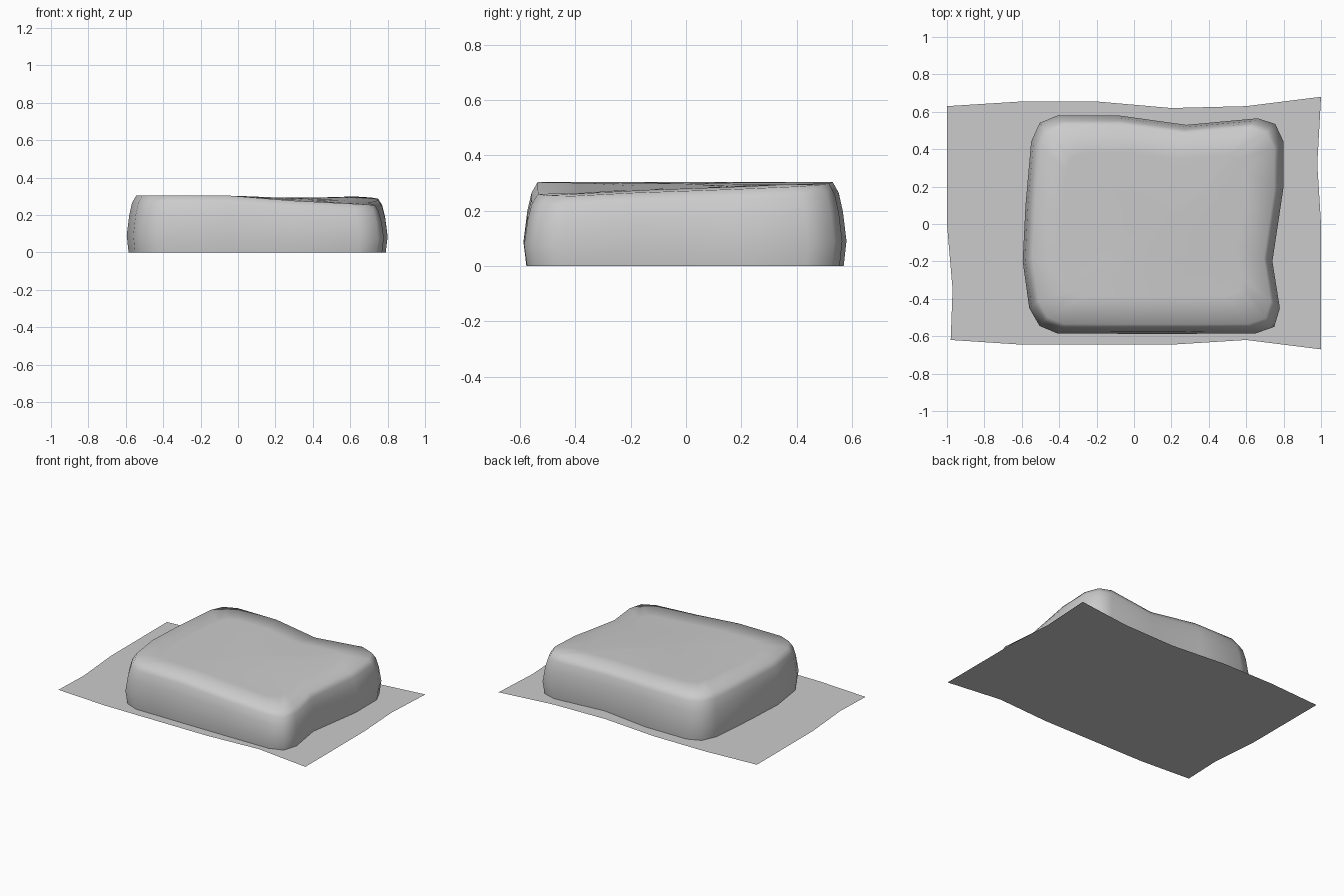
import bpy, bmesh, math

if "Cube" in bpy.data.objects:
    bpy.data.objects.remove(bpy.data.objects["Cube"])


def make_object(name, bm):
    bmesh.ops.recalc_face_normals(bm, faces=bm.faces)
    mesh = bpy.data.meshes.new(name)
    bm.to_mesh(mesh)
    bm.free()
    obj = bpy.data.objects.new(name, mesh)
    bpy.context.collection.objects.link(obj)
    return obj


# Flat ground sheet with a slightly wavy border
border = [(-1, 0.63), (-1, 0), (-0.97, -0.35), (-0.98, -0.62), (-0.6, -0.645),
          (0.2, -0.645), (0.6, -0.62), (1, -0.67), (1, 0), (0.98, 0.32),
          (1, 0.68), (0.6, 0.63), (0.2, 0.62), (-0.2, 0.655), (-0.6, 0.655)]
bm = bmesh.new()
bm.faces.new([bm.verts.new((x, y, 0)) for x, y in border])
make_object("ground_sheet", bm)


# Block: an uneven rounded outline lofted upwards, with a gently sloping top
outline = [(-0.595, -0.2), (-0.56, -0.45), (-0.505, -0.545), (-0.41, -0.585),
           (-0.05, -0.587), (0.3, -0.587), (0.65, -0.585), (0.75, -0.55),
           (0.78, -0.45), (0.74, -0.2), (0.80, 0.2), (0.80, 0.44),
           (0.755, 0.535), (0.66, 0.565), (0.28, 0.53), (-0.08, 0.58),
           (-0.41, 0.58), (-0.505, 0.54), (-0.55, 0.44), (-0.58, 0.1)]
CX = 0.1


def clamp(t):
    return max(0.0, min(1.0, t))


def top_height(x, y):
    front_right = clamp((x + 0.05) / 0.5) * clamp((0.5 - y) / 0.9)
    right_edge = clamp((x - 0.55) / 0.2)
    back_dip = math.exp(-((x - 0.28) / 0.18) ** 2 - ((y - 0.5) / 0.25) ** 2)
    return 0.304 - 0.04 * front_right - 0.012 * right_edge - 0.02 * back_dip


# (inset, share of the top height) for each ring
rings = [(0.01, 0), (0.0, 0.3), (0.013, 0.65), (0.028, 0.87), (0.05, 1),
         (0.2, 1), (0.4, 1)]
bm = bmesh.new()
loops = []
for inset, share in rings:
    loop = []
    for x, y in outline:
        px = CX + (x - CX) * (1 - inset / 0.69)
        py = y * (1 - inset / 0.58)
        loop.append(bm.verts.new((px, py, share * top_height(px, py))))
    loops.append(loop)
n = len(outline)
for low, high in zip(loops, loops[1:]):
    for i in range(n):
        j = (i + 1) % n
        bm.faces.new((low[i], low[j], high[j], high[i]))
centre = bm.verts.new((CX, 0, top_height(CX, 0)))
for i in range(n):
    bm.faces.new((loops[-1][i], loops[-1][(i + 1) % n], centre))
block = make_object("rounded_block", bm)
for poly in block.data.polygons:
    poly.use_smooth = True
